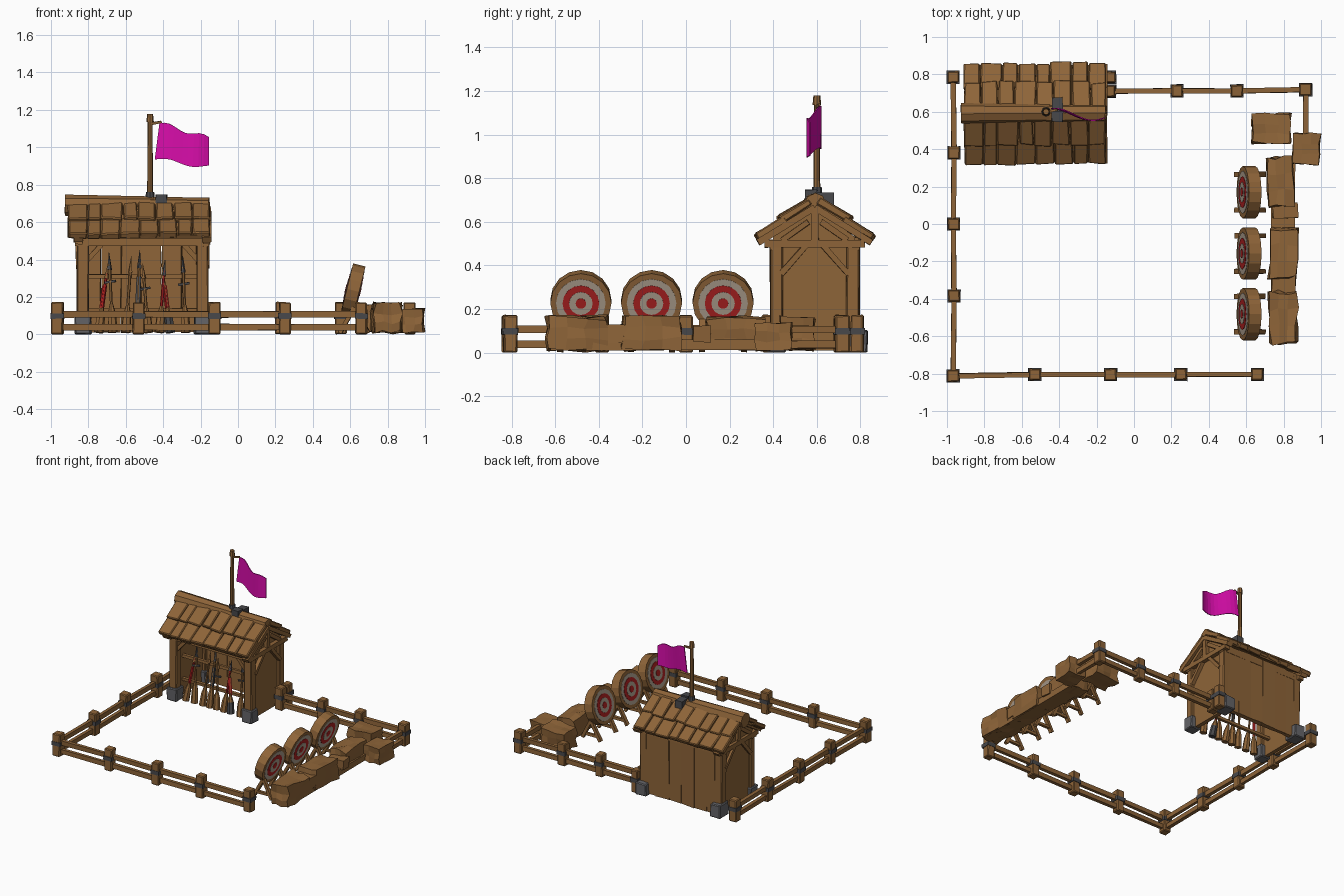
import bpy, bmesh, math, random
from mathutils import Vector, Matrix

if "Cube" in bpy.data.objects:
    bpy.data.objects.remove(bpy.data.objects["Cube"])

random.seed(4)
COLOURS = {
    "wood": (0.27, 0.128, 0.04), "iron": (0.065, 0.065, 0.07), "stone": (0.13, 0.13, 0.14),
    "red": (0.40, 0.014, 0.014), "pale_paint": (0.40, 0.33, 0.26), "magenta": (0.68, 0.004, 0.40),
}
MATS, ORDER = {}, list(COLOURS)
for n, c in COLOURS.items():
    MATS[n] = bpy.data.materials.new(n)
    MATS[n].diffuse_color = (*c, 1)
parts = {}


def frame(p1, p2):
    """Matrix whose z axis runs from p1 to p2, centred between them."""
    d = (p2 - p1).normalized()
    x = d.cross(Vector((0, 0, 1)))
    x = x.normalized() if x.length > 1e-3 else Vector((1, 0, 0))
    m = Matrix((x, d.cross(x), d)).transposed().to_4x4()
    m.translation = (p1 + p2) / 2
    return m


def paint(bm, verts, mat, jit):
    for f in {f for v in verts for f in v.link_faces}:
        f.material_index = ORDER.index(mat)
    for v in verts:
        v.co += Vector([random.uniform(-jit, jit) for _ in range(3)])


def bm_of(part):
    if part not in parts:
        parts[part] = bmesh.new()
    return parts[part]


def box(part, lo, hi, mat="wood", jit=0.003, turn=0, cuts=0):
    lo, hi = Vector(lo), Vector(hi)
    bm = bm_of(part)
    before = set(bm.verts)
    m = Matrix.Translation((lo + hi) / 2) @ Matrix.Rotation(turn, 4, 'Z') @ Matrix.Diagonal((*(hi - lo), 1))
    verts = bmesh.ops.create_cube(bm, size=1, matrix=m)["verts"]
    if cuts:
        edges = list({e for v in verts for e in v.link_edges})
        bmesh.ops.subdivide_edges(bm, edges=edges, cuts=cuts, use_grid_fill=True)
    paint(bm, [v for v in bm.verts if v not in before], mat, jit)


def beam(part, p1, p2, w, h, mat="wood", jit=0.002):
    p1, p2 = Vector(p1), Vector(p2)
    bm = bm_of(part)
    m = frame(p1, p2) @ Matrix.Diagonal((w, h, (p2 - p1).length, 1))
    paint(bm, bmesh.ops.create_cube(bm, size=1, matrix=m)["verts"], mat, jit)


def rod(part, p1, p2, r1, r2=None, n=8, mat="wood", jit=0.0):
    p1, p2 = Vector(p1), Vector(p2)
    bm = bm_of(part)
    v = bmesh.ops.create_cone(bm, cap_ends=True, segments=n, radius1=r1, radius2=r1 if r2 is None else r2,
                              depth=(p2 - p1).length, matrix=frame(p1, p2))["verts"]
    paint(bm, v, mat, jit)


# Fence: posts with iron bands, joined by two rails
def fence(name, pts):
    for x, y in pts:
        box(name + "_posts", (x - .031, y - .031, 0), (x + .031, y + .031, .172))
        box(name + "_bands", (x - .035, y - .035, .083), (x + .035, y + .035, .113), "iron", .001)
    for (xa, ya), (xb, yb) in zip(pts, pts[1:]):
        for z in (.038, .107):
            beam(name + "_rails", (xa, ya, z), (xb, yb, z), .026, .034)


fence("front_fence", [(-.967, -.812), (-.53, -.805), (-.125, -.805), (.25, -.805), (.66, -.805)])
fence("left_fence", [(-.962, -.385), (-.965, 0), (-.962, .38), (-.967, .785)])
for z in (.038, .107):
    beam("left_fence_rails", (-.967, -.812, z), (-.962, -.385, z), .026, .034)
    beam("right_fence_rails", (.918, .718, z), (.918, .40, z), .026, .034)
fence("back_fence", [(-.13, .71), (.23, .712), (.55, .712), (.918, .718)])
box("back_fence_posts", (-.155, .755, 0), (-.10, .815, .172))
box("back_fence_bands", (-.16, .75, .083), (-.095, .82, .113), "iron", .001)

# Hut walls: two gable ends and a planked back, open at the front
for x in (-.835, -.195):
    bm = bm_of("hut_gable_walls")
    prof = [(.40, .01), (.775, .01), (.775, .53), (.59, .665), (.40, .53)]
    face = bm.faces.new([bm.verts.new((x - .015, y, z)) for y, z in prof])
    ext = bmesh.ops.extrude_face_region(bm, geom=[face])["geom"]
    bmesh.ops.translate(bm, vec=(.03, 0, 0), verts=[g for g in ext if isinstance(g, bmesh.types.BMVert)])
for i in range(6):
    x = -.84 + i * .108
    box("hut_back_planks", (x, .762, .012), (x + .106, .795, .53), jit=.004)

# Hut frame: corner posts, stone feet, beams, braces
for x, s in ((-.83, -1), (-.19, 1)):
    for y in (.415, .765):
        box("hut_corner_posts", (x - .032, y - .03, .02), (x + .032, y + .03, .51))
        far = .02 if y > .6 else 0
        box("hut_stone_feet", (x - .045, y - .045, 0), (x + .045, y + .045 + far, .10), "stone", .005)
    xo = x + s * .022
    beam("hut_side_frame", (xo, .36, .50), (xo, .82, .50), .04, .035)
    beam("hut_side_frame", (xo, .59, .51), (xo, .59, .66), .035, .035)
    for t in (-1, 1):
        beam("hut_side_frame", (xo, .59 + t * .155, .36), (xo, .59 + t * .04, .49), .03, .026)
        beam("hut_side_frame", (xo, .59 + t * .15, .515), (xo, .59 + t * .03, .60), .03, .026)
        beam("hut_side_frame", (xo, .59 + t * .26, .505), (xo, .59, .665), .05, .03)
    beam("hut_front_frame", (x - s * .02, .41, .39), (x - s * .10, .41, .48), .03, .026)
for y in (.41, .77):
    beam("hut_front_frame", (-.87, y, .495), (-.155, y, .495), .05, .045)

# Roof: boards under two rows of uneven shingles on each slope
for s in (-1, 1):
    beam("roof_boards", (-.53, .59, .68), (-.53, .59 + s * .255, .52), .72, .02, jit=0)
    for d1, z1, d2, z2 in ((.13, .612, .266, .527), (.02, .695, .165, .607)):
        edges = [-.91 + i * .76 / 8 + (random.uniform(-.016, .016) if 0 < i < 8 else 0) for i in range(9)]
        for a, b in zip(edges, edges[1:]):
            c, k = (a + b) / 2, random.uniform(-.008, .006)
            beam("roof_shingles", (c, .59 + s * d1, z1), (c, .59 + s * (d2 + k), z2 - k * .6),
                 b - a - .003, .036, jit=.005)
rod("ridge_log", (-.925, .592, .69), (-.45, .592, .69), .055, .05, 8, jit=.003)
rod("ridge_log", (-.47, .592, .685), (-.155, .592, .685), .05, .047, 8, jit=.003)

# Iron saddle over the ridge, flagpole and flag
box("ridge_saddle", (-.438, .545, .67), (-.38, .60, .745), "iron")
box("ridge_saddle", (-.438, .60, .67), (-.38, .675, .735), "iron")
rod("pole_collar", (-.47, .60, .72), (-.47, .60, .76), .026, .022, 8, "iron")
rod("flagpole", (-.47, .60, .70), (-.47, .60, 1.15), .016, .013, 8)
rod("flagpole", (-.47, .60, 1.135), (-.47, .60, 1.178), .02, .016, 8)
beam("flagpole", (-.47, .60, 1.125), (-.41, .612, 1.135), .012, .012)
bm = bm_of("flag")
N, M = 10, 4
grid = []
for i in range(N + 1):
    u = i / N
    top, low = 1.13 - .08 * u + .012 * math.sin(u * 9), .935 - .04 * u + .012 * math.sin(u * 7)
    y = .585 + .03 * math.cos(u * 4.2) - .005 * u
    grid.append([bm.verts.new((-.445 + .29 * u + .025 * (j / M) * (1 - u), y, low + (top - low) * j / M))
                 for j in range(M + 1)])
for i in range(N):
    for j in range(M):
        f = bm.faces.new((grid[i][j], grid[i + 1][j], grid[i + 1][j + 1], grid[i][j + 1]))
        f.material_index = ORDER.index("magenta")

# Weapon rack: two bars and a row of leaning arms with heavy wooden butts
for z in (.13, .31):
    beam("rack_bars", (-.83, .50, z), (-.19, .50, z), .022, .022)
for i, (x, dx, h) in enumerate([(-.745, .05, .38), (-.67, -.02, .44), (-.60, .03, .42), (-.54, .015, .45),
                                (-.48, -.03, .38), (-.42, .03, .40), (-.36, -.05, .38), (-.28, -.015, .42)]):
    a, b = Vector((x, .425, .01)), Vector((x + dx, .485, h))
    at = a.lerp
    rod("weapon_shafts", at(b, .1), at(b, .85), .008, n=6, mat="red" if i in (0, 5) else "wood")
    rod("weapon_butts", at(b, 0), at(b, .22), .027, .023, 7, "iron" if i == 6 else "wood")
    rod("weapon_butts", at(b, .22), at(b, .36), .023, .009, 7)
    if i % 3 == 0:
        beam("weapon_grips", at(b, .35), at(b, .68), .022, .014, "red" if i != 3 else "iron")
    elif i % 3 == 1:
        mid = at(b, .62)
        beam("weapon_guards", mid - Vector((.03, 0, 0)), mid + Vector((.03, 0, .01)), .012, .012, "iron")
    rod("weapon_blades", at(b, .78), at(b, 1), .013, .001, 4, "iron" if i % 2 else "wood")

# Targets: leaning drums with painted rings on both faces, on A-frame stands
tilt = math.radians(14)
axis = Vector((-math.cos(tilt), 0, math.sin(tilt)))
for y in (.17, -.158, -.482):
    c = Vector((.615, y, .235))
    for k, (r, mat) in enumerate([(.14, "wood"), (.114, "pale_paint"), (.084, "red"),
                                  (.054, "pale_paint"), (.024, "red")]):
        h = axis * (.034 + .002 * k)
        rod("target_drums" if k == 0 else "target_rings", c - h, c + h, r, n=16, mat=mat)
    for t in (-.095, .095):
        beam("target_stands", (.545, y + t, .008), (.625, y + t, .15), .026, .022)
        beam("target_stands", (.695, y + t, .008), (.625, y + t, .15), .026, .022)
        beam("target_stands", (.56, y + t, .04), (.68, y + t, .04), .02, .02)

# Bales beside the targets, with low slabs between, and two loose ones
for lo, hi, turn in [((.725, -.638, .015), (.868, -.365, .165), .03), ((.728, -.285, .015), (.872, -.025, .165), -.02),
                     ((.718, .095, .015), (.852, .355, .16), .05), ((.635, .435, .015), (.835, .585, .16), 0),
                     ((.852, .32, .012), (.992, .485, .135), -.05)]:
    box("straw_bales", lo, hi, jit=.006, turn=turn, cuts=2)
box("bale_slabs", (.735, -.62, .012), (.86, .34, .06))
box("bale_slabs", (.735, -.38, .05), (.865, -.26, .13), jit=.006)
box("bale_slabs", (.74, .03, .05), (.875, .11, .12), jit=.006)

# Turn every collected part into an object
for name, bm in parts.items():
    if name != "flag":
        bmesh.ops.recalc_face_normals(bm, faces=bm.faces[:])
    for v in bm.verts:
        v.co.z = max(v.co.z, 0)
    me = bpy.data.meshes.new(name)
    bm.to_mesh(me)
    bm.free()
    for n in ORDER:
        me.materials.append(MATS[n])
    ob = bpy.data.objects.new(name, me)
    bpy.context.collection.objects.link(ob)
    if name == "flag":
        ob.modifiers.new("thickness", 'SOLIDIFY').thickness = .006
    elif name.endswith(("posts", "feet", "shingles")):
        mod = ob.modifiers.new("worn_edges", 'BEVEL')
        mod.width, mod.segments = .006, 1

for m in bpy.data.materials:
    if m.users and not m.is_grease_pencil:
        m.use_nodes = True
        m.node_tree.nodes["Principled BSDF"].inputs["Base Color"].default_value = m.diffuse_color
